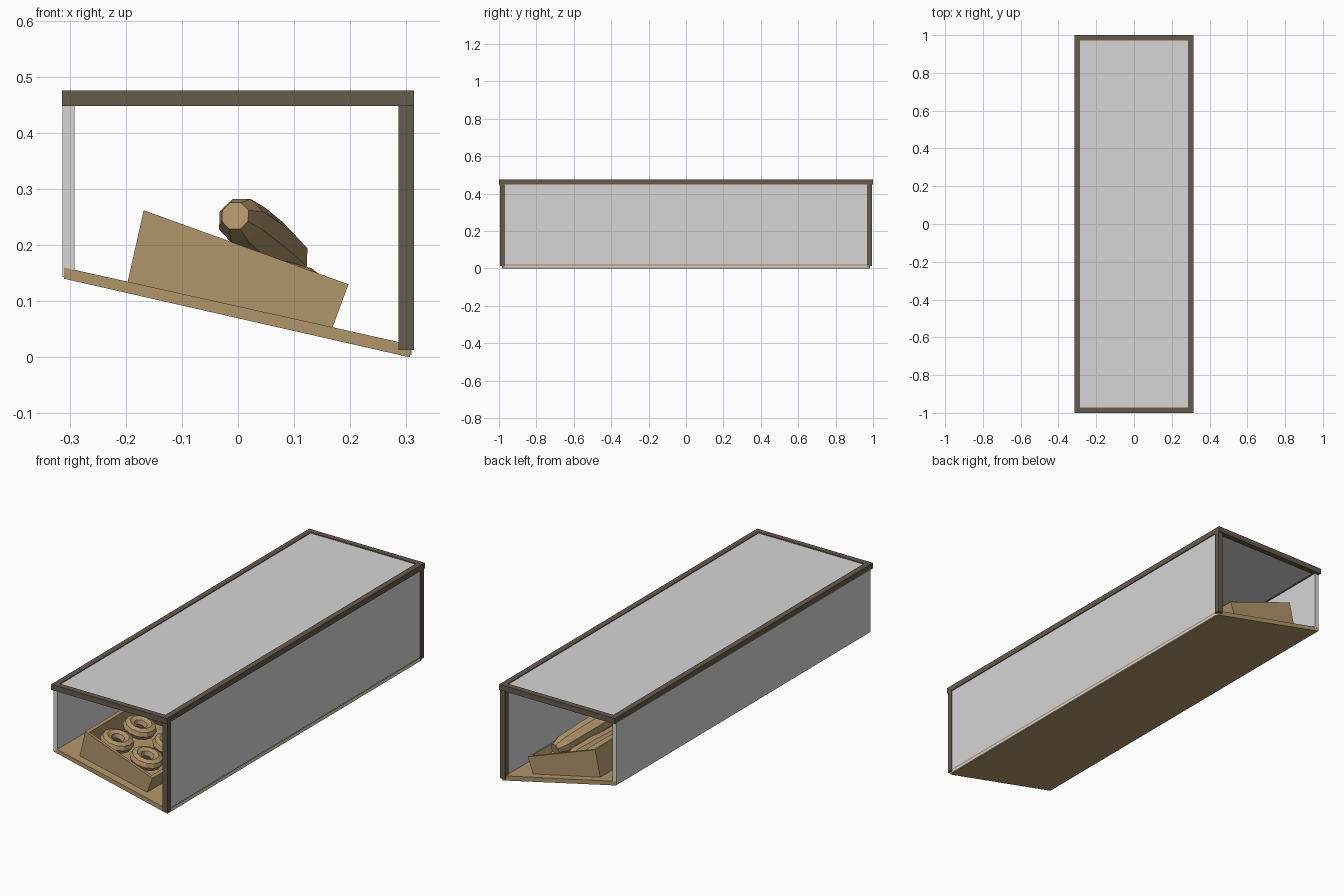
import bpy, bmesh, math
from mathutils import Vector, Matrix

if "Cube" in bpy.data.objects:
    bpy.data.objects.remove(bpy.data.objects["Cube"])


def material(name, rgb):
    m = bpy.data.materials.new(name)
    m.diffuse_color = (*rgb, 1)
    m.use_nodes = True
    m.node_tree.nodes["Principled BSDF"].inputs["Base Color"].default_value = m.diffuse_color
    return m


GLASS = material("pale glass", (0.67, 0.67, 0.67))
FRAME = material("dark frame", (0.127, 0.105, 0.076))
TAN = material("tan wood and crust", (0.44, 0.30, 0.145))


def finish(name, bm, mat, smooth=False):
    bmesh.ops.recalc_face_normals(bm, faces=bm.faces)
    me = bpy.data.meshes.new(name)
    bm.to_mesh(me)
    bm.free()
    me.materials.append(mat)
    for p in me.polygons:
        p.use_smooth = smooth
    ob = bpy.data.objects.new(name, me)
    bpy.context.collection.objects.link(ob)
    return ob


def box(name, lo, hi, mat):
    lo, hi = Vector(lo), Vector(hi)
    bm = bmesh.new()
    bmesh.ops.create_cube(bm, size=1, matrix=Matrix.Translation((lo + hi) / 2)
                          @ Matrix.Diagonal((*(hi - lo), 1)))
    return finish(name, bm, mat)


def prism(name, profile, y0, y1, mat):
    """Extrude an x-z profile along y."""
    bm = bmesh.new()
    f = bm.faces.new([bm.verts.new((x, y0, z)) for x, z in profile])
    new = bmesh.ops.extrude_face_region(bm, geom=[f])["geom"]
    bmesh.ops.translate(bm, vec=(0, y1 - y0, 0),
                        verts=[v for v in new if isinstance(v, bmesh.types.BMVert)])
    return finish(name, bm, mat)


def tray(name, y0, y1):
    """Open tray with a sloping rim, tapering walls and a thick floor."""
    bl, br, tl, tr = map(Vector, ((-.197, .133), (.168, .052), (-.168, .262), (.197, .130)))

    def ring(bm, inset, height):
        pts = []
        for u, y in ((inset / .36, y0 + inset), (1 - inset / .36, y0 + inset),
                     (1 - inset / .36, y1 - inset), (inset / .36, y1 - inset)):
            p = bl.lerp(br, u).lerp(tl.lerp(tr, u), height)
            pts.append(bm.verts.new((p.x, y, p.y)))
        return pts

    bm = bmesh.new()
    rings = [ring(bm, 0, 0), ring(bm, 0, 1), ring(bm, .014, 1), ring(bm, .014, .15)]
    bm.faces.new(rings[0])
    bm.faces.new(rings[-1])
    for a, b in zip(rings, rings[1:]):
        for i in range(4):
            bm.faces.new((a[i], a[(i + 1) % 4], b[(i + 1) % 4], b[i]))
    return finish(name, bm, TAN)


def loaf(name, start, end, r):
    """Eight-sided long loaf with tapered ends."""
    start, end = Vector(start), Vector(end)
    q = (end - start).to_track_quat('Z', 'Y')
    bm = bmesh.new()
    rings = []
    for t, s in ((0, .55), (.1, .9), (.35, 1), (.65, 1), (.9, .9), (1, .55)):
        c = start.lerp(end, t)
        rings.append([bm.verts.new(c + q @ Vector((r * s * math.cos(a), r * s * math.sin(a), 0)))
                      for a in (math.tau * (k + .5) / 8 for k in range(8))])
    bm.faces.new(rings[0])
    bm.faces.new(rings[-1])
    for a, b in zip(rings, rings[1:]):
        for i in range(8):
            bm.faces.new((a[i], a[(i + 1) % 8], b[(i + 1) % 8], b[i]))
    return finish(name, bm, TAN)


def ring_bun(name, x, y):
    """Low-poly ring bun lying on the slope."""
    bm = bmesh.new()
    n, m, R, r = 12, 8, .05, .028
    tilt = Matrix.Translation((x, y, .165 - .27 * x)) @ Matrix.Rotation(.26, 4, 'Y')
    v = [[bm.verts.new(tilt @ Vector(((R + r * math.cos(b)) * math.cos(a),
                                      (R + r * math.cos(b)) * math.sin(a), r * math.sin(b))))
          for b in (math.tau * j / m for j in range(m))]
         for a in (math.tau * i / n for i in range(n))]
    for i in range(n):
        for j in range(m):
            bm.faces.new((v[i][j], v[(i + 1) % n][j], v[(i + 1) % n][(j + 1) % m], v[i][(j + 1) % m]))
    return finish(name, bm, TAN)


# Sloping base board
prism("base_board", ((-.31, .14), (.306, 0), (.31, .022), (-.31, .16)), -.985, .985, TAN)

# Top frame and roof pane
for s, side in ((-1, "left"), (1, "right")):
    box(f"top_rail_{side}", (s * .3 - .014, -1, .448), (s * .3 + .014, 1, .475), FRAME)
for s, side in ((-1, "front"), (1, "back")):
    box(f"top_rail_{side}", (-.314, s * .986 - .014, .448), (.314, s * .986 + .014, .475), FRAME)
    # Corner posts stand only on the right side
    box(f"post_{side}", (.286, s * .982 - .013, .013), (.314, s * .982 + .013, .448), FRAME)
box("roof_glass", (-.287, -.973, .452), (.287, .973, .471), GLASS)

# Side panes; both ends stay open
box("right_glass", (.292, -.97, .004), (.309, .97, .449), GLASS)
box("left_glass", (-.313, -.985, .143), (-.291, .985, .449), GLASS)

# Three trays in a row
for name, y in (("front", -.64), ("middle", 0), ("back", .64)):
    tray(f"{name}_tray", y - .305, y + .305)

# Ring buns in the front and middle trays
for t, yc in (("front", -.64), ("middle", 0)):
    for i, x in enumerate((-.085, .075)):
        for j in range(3):
            ring_bun(f"{t}_ring_bun_{i}_{j}", x, yc + (j - 1) * .175)

# Long loaves in the back tray, one leaning on top
loaf("leaning_loaf", (-.005, .42, .252), (.095, .88, .17), .047)
for i, x in enumerate((-.12, -.035, .055)):
    loaf(f"lower_loaf_{i}", (x, .38, .15 - .25 * x), (x + .05, .89, .137 - .25 * x), .043)
